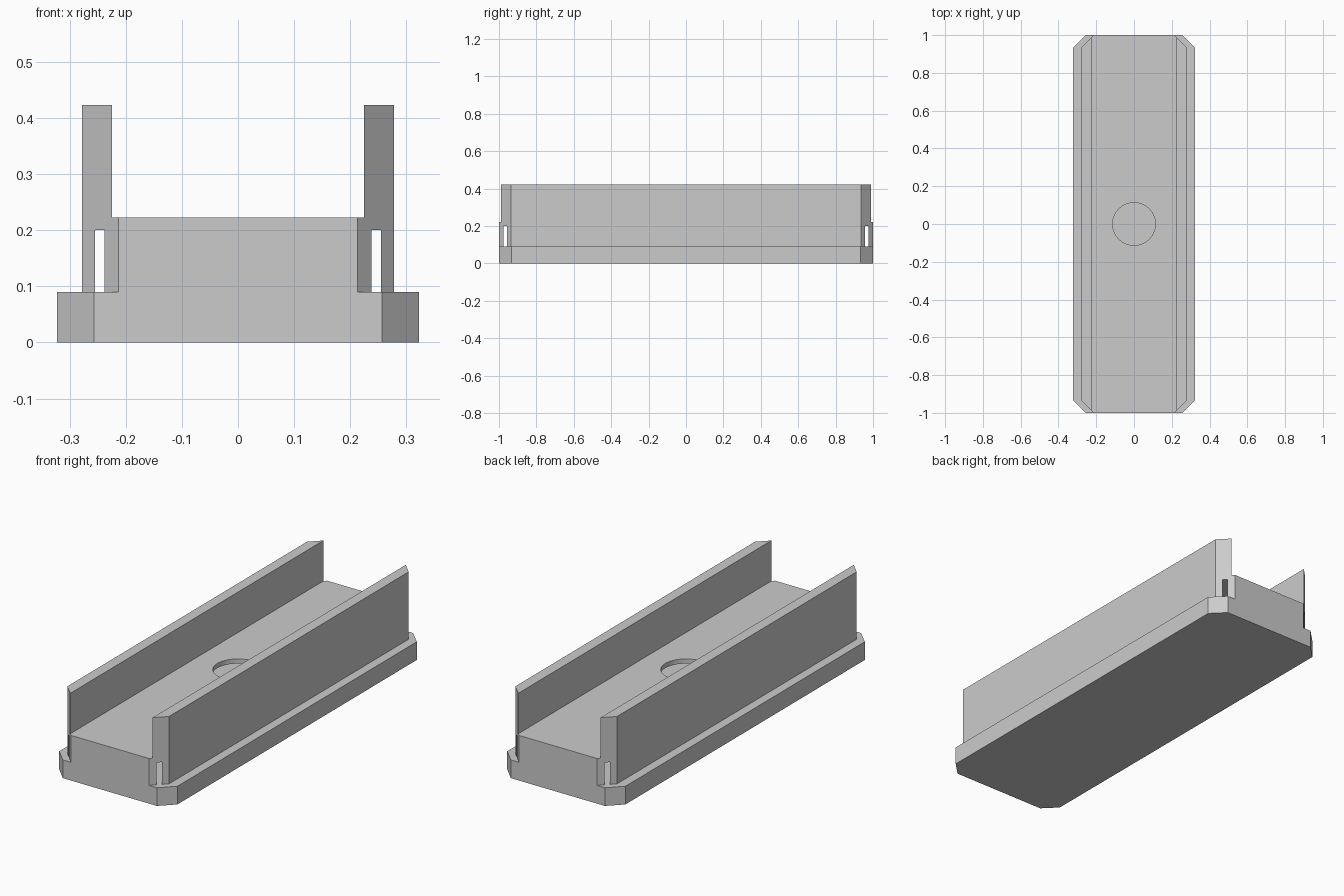
import bpy
import bmesh

cube = bpy.data.objects.get("Cube")
if cube:
    bpy.data.objects.remove(cube, do_unlink=True)

grey = bpy.data.materials.new("light grey")
grey.use_nodes = True
colour = (0.6, 0.6, 0.6, 1)
grey.diffuse_color = colour
grey.node_tree.nodes["Principled BSDF"].inputs["Base Color"].default_value = colour


def prism(name, half_x, half_y, z0, z1, cut=0):
    """Upright block with optional 45 degree cut corners."""
    corner = [(half_x, half_y - cut), (half_x - cut, half_y)] if cut else [(half_x, half_y)]
    back = corner + [(-x, y) for x, y in reversed(corner)]
    outline = back + [(-x, -y) for x, y in back]
    bm = bmesh.new()
    face = bm.faces.new([bm.verts.new((x, y, z0)) for x, y in outline])
    top = bmesh.ops.extrude_face_region(bm, geom=[face])["geom"]
    verts = [v for v in top if isinstance(v, bmesh.types.BMVert)]
    bmesh.ops.translate(bm, verts=verts, vec=(0, 0, z1 - z0))
    bmesh.ops.recalc_face_normals(bm, faces=bm.faces)
    mesh = bpy.data.meshes.new(name)
    bm.to_mesh(mesh)
    bm.free()
    mesh.materials.append(grey)
    obj = bpy.data.objects.new(name, mesh)
    bpy.context.collection.objects.link(obj)
    return obj


def subtract(target, cutter):
    """Cut one object out of another and discard the cutter."""
    mod = target.modifiers.new("cut", 'BOOLEAN')
    mod.operation = 'DIFFERENCE'
    mod.solver = 'EXACT'
    mod.object = cutter
    bpy.context.view_layer.objects.active = target
    bpy.ops.object.modifier_apply(modifier=mod.name)
    bpy.data.objects.remove(cutter, do_unlink=True)


# Base plate
prism("base_plate", 0.323, 1, 0, 0.09, cut=0.066)

# Tray with two tall side rails
tray = prism("railed_tray", 0.278, 1, 0.085, 0.423, cut=0.065)
subtract(tray, prism("channel_cutter", 0.225, 1.2, 0.223, 0.6))

# Hollow inside, which breaks through the cut corners as narrow slots
subtract(tray, prism("cavity_cutter", 0.255, 0.975, 0.0, 0.2))

# Round opening in the deck
bpy.ops.mesh.primitive_cylinder_add(vertices=64, radius=0.113, depth=0.2, location=(0, 0, 0.22))
hole = bpy.context.object
hole.name = "hole_cutter"
hole.data.materials.append(grey)
subtract(tray, hole)
bpy.ops.object.select_all(action='DESELECT')
tray.select_set(True)
bpy.context.view_layer.objects.active = tray
bpy.ops.object.shade_smooth_by_angle()
